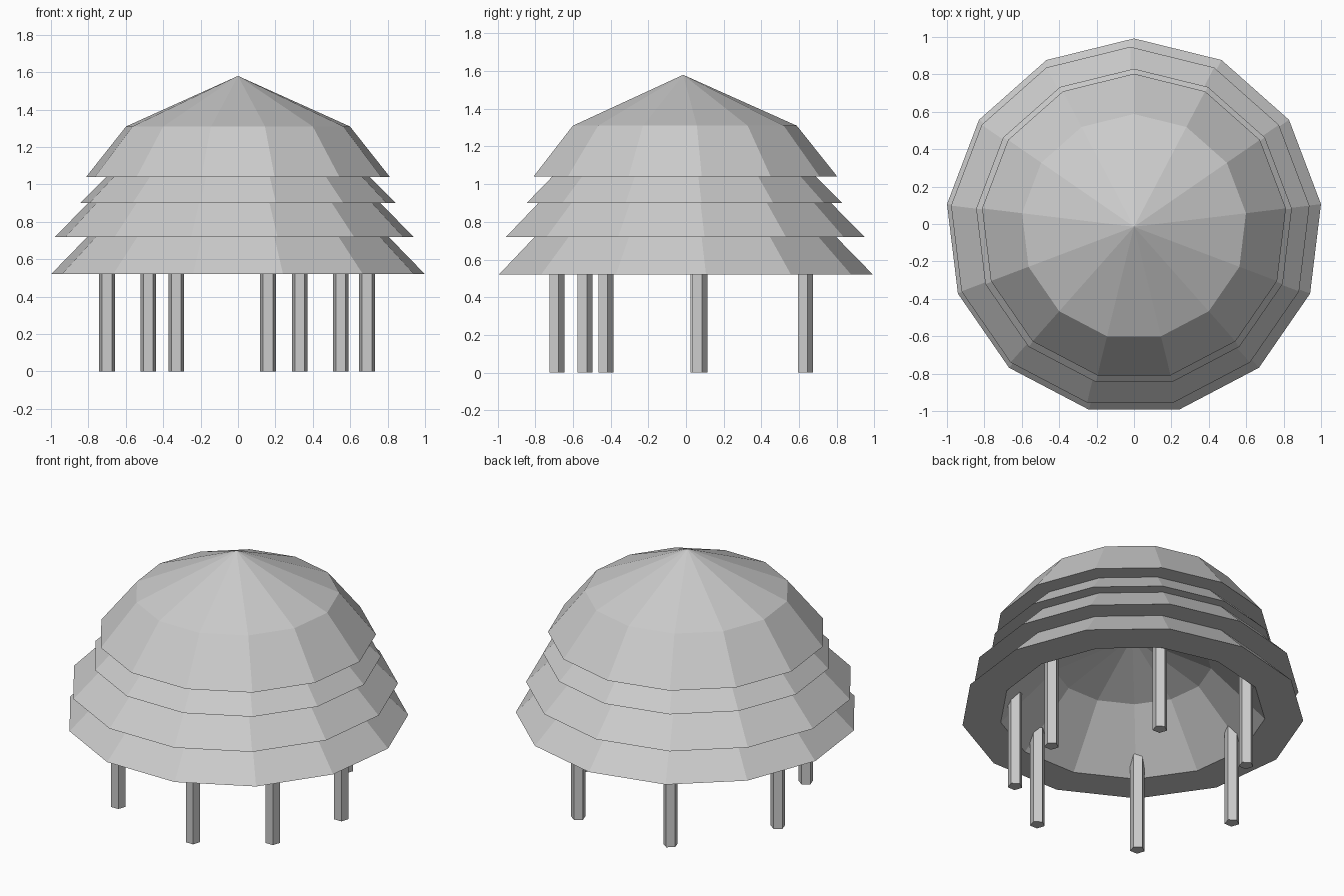
import bpy
import bmesh
from math import cos, sin, pi

cube = bpy.data.objects.get("Cube")
if cube:
    bpy.data.objects.remove(cube, do_unlink=True)

ROOF_SIDES = 13
POST_SIDES = 5

grey = bpy.data.materials.new("plain_grey")
grey.use_nodes = True
grey.diffuse_color = (0.6, 0.6, 0.6, 1)
grey.node_tree.nodes["Principled BSDF"].inputs["Base Color"].default_value = (0.6, 0.6, 0.6, 1)


def lathe(name, profile, sides, location):
    """Turn (radius, height) points into a faceted solid; radius 0 makes a pole."""
    bm = bmesh.new()
    rings = []
    for r, z in profile:
        if r == 0:
            rings.append([bm.verts.new((0, 0, z))] * sides)
        else:
            angles = [pi / 2 + 2 * pi * i / sides for i in range(sides)]
            rings.append([bm.verts.new((r * cos(a), r * sin(a), z)) for a in angles])
    for low, high in zip(rings, rings[1:]):
        for i in range(sides):
            j = (i + 1) % sides
            corners = dict.fromkeys((low[i], low[j], high[j], high[i]))
            bm.faces.new(list(corners))
    bmesh.ops.recalc_face_normals(bm, faces=bm.faces)
    mesh = bpy.data.meshes.new(name)
    bm.to_mesh(mesh)
    bm.free()
    mesh.materials.append(grey)
    obj = bpy.data.objects.new(name, mesh)
    obj.location = location
    bpy.context.collection.objects.link(obj)
    return obj


def roof_tier(name, centre, rim, rim_z, knee, knee_z, peak_z):
    """Hollow dome: sloped skirt, conical cap, flat underside lip, inner lining."""
    thickness = rim * 0.225
    profile = [
        (0, peak_z), (knee, knee_z), (rim, rim_z),
        (rim - thickness, rim_z), (knee - thickness, knee_z), (0, peak_z - 0.03),
    ]
    lathe(name, profile, ROOF_SIDES, (*centre, 0))


# Stacked roof tiers, lowest first
roof_tier("roof_lower", (0, -0.015), 1.007, 0.52, 0.69, 0.844, 1.06)
roof_tier("roof_second", (-0.02, -0.018), 0.965, 0.72, 0.66, 1.03, 1.24)
roof_tier("roof_third", (0, -0.02), 0.85, 0.90, 0.56, 1.19, 1.40)
roof_tier("roof_top", (0, -0.015), 0.818, 1.04, 0.603, 1.31, 1.58)

# Support posts, running up into the lowest tier
post_spots = [
    (0.69, 0.07), (0.33, 0.63), (-0.33, 0.63), (-0.70, 0.06),
    (-0.48, -0.54), (0.16, -0.69), (0.55, -0.43),
]
for number, (x, y) in enumerate(post_spots, 1):
    lathe(f"post_{number}", [(0, 0), (0.044, 0), (0.044, 0.64), (0, 0.64)],
          POST_SIDES, (x, y, 0))
